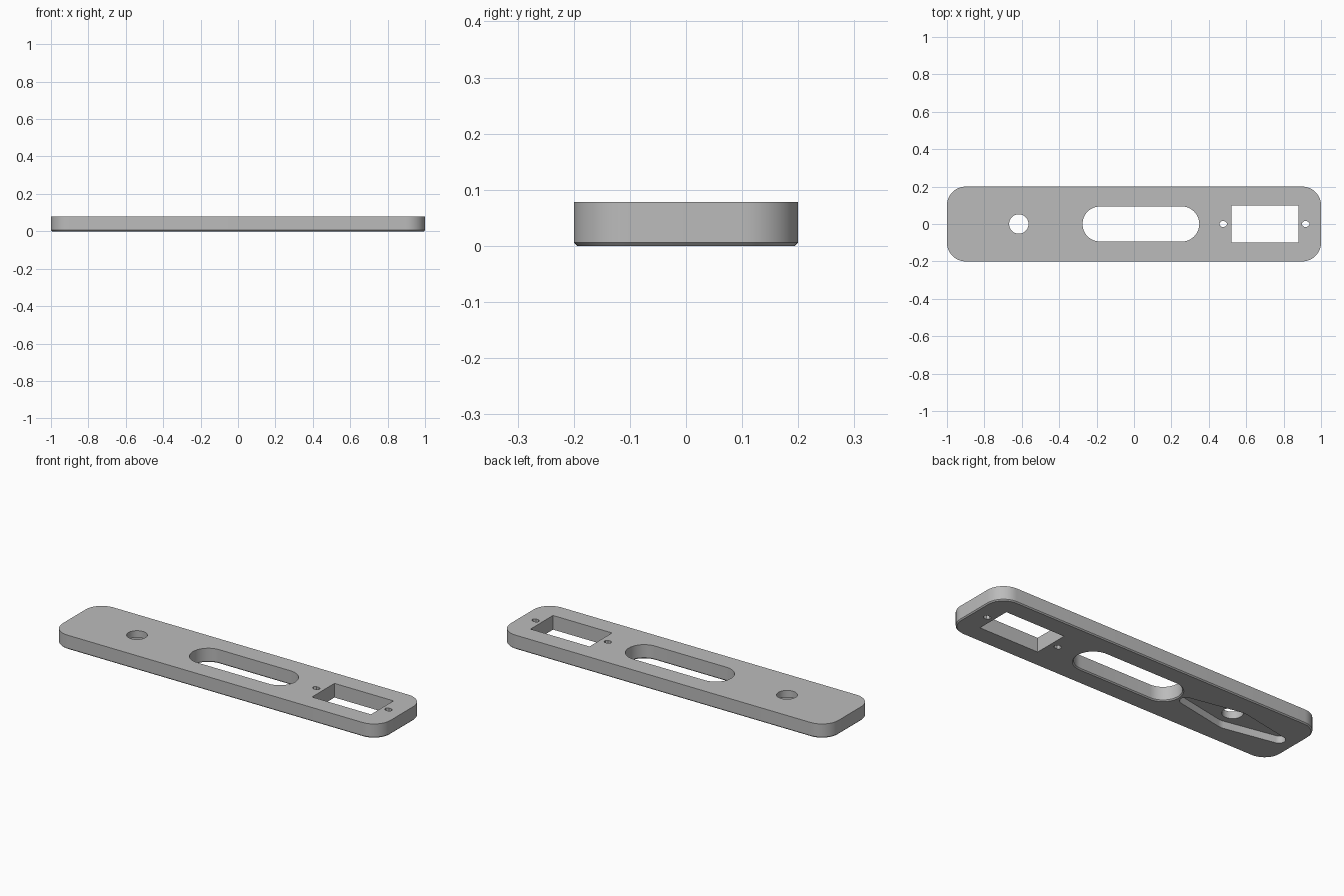
import bpy, bmesh
from math import sin, cos, radians, degrees, asin

cube = bpy.data.objects.get("Cube")
if cube:
    bpy.data.objects.remove(cube, do_unlink=True)

HEIGHT, CHAMFER, POCKET = 0.078, 0.006, 0.04
ARM_X = -0.616

grey = bpy.data.materials.new("plain grey")
grey.use_nodes = True
colour = (0.5, 0.5, 0.5, 1)
grey.diffuse_color = colour
grey.node_tree.nodes["Principled BSDF"].inputs["Base Color"].default_value = colour


def arc(cx, cy, r, start, end, steps=12):
    angles = [radians(start + (end - start) * i / steps) for i in range(steps + 1)]
    return [(cx + r * cos(a), cy + r * sin(a)) for a in angles]


def rounded_rect(cx, hx, hy, r):
    x, y = hx - r, hy - r
    return (arc(cx + x, y, r, 0, 90) + arc(cx - x, y, r, 90, 180)
            + arc(cx - x, -y, r, 180, 270) + arc(cx + x, -y, r, 270, 360))


def stadium(cx, hx, r):
    x = hx - r
    return arc(cx + x, 0, r, -90, 90, 24) + arc(cx - x, 0, r, 90, 270, 24)


def circle(cx, rx, ry, sides):
    step = 360 / sides
    ring = arc(0, 0, 1, step / 2, 360 - step / 2, sides - 1)
    return [(cx + rx * x, ry * y) for x, y in ring]


def tapered_arm(cx, reach, hub, tip):
    # Outline round a hub and two smaller tip circles
    t = 90 - degrees(asin((hub - tip) / reach))
    return (arc(cx + reach, 0, tip, -t, t) + arc(cx, 0, hub, t, 180 - t)
            + arc(cx - reach, 0, tip, 180 - t, 180 + t)
            + arc(cx, 0, hub, 180 + t, 360 - t))


def loft(name, layers):
    # Solid through stacked outlines: [(outline, z), ...]
    bm = bmesh.new()
    rings = [[bm.verts.new((x, y, z)) for x, y in line] for line, z in layers]
    bm.faces.new(rings[0][::-1])
    bm.faces.new(rings[-1])
    for low, high in zip(rings, rings[1:]):
        n = len(low)
        for i in range(n):
            j = (i + 1) % n
            bm.faces.new((low[i], low[j], high[j], high[i]))
    bmesh.ops.remove_doubles(bm, verts=bm.verts, dist=1e-5)
    bmesh.ops.recalc_face_normals(bm, faces=bm.faces)
    mesh = bpy.data.meshes.new(name)
    bm.to_mesh(mesh)
    bm.free()
    mesh.materials.append(grey)
    obj = bpy.data.objects.new(name, mesh)
    bpy.context.collection.objects.link(obj)
    return obj


def through(name, line):
    return loft(name, [(line, -0.05), (line, HEIGHT + 0.05)])


# Rounded plate with a chamfered bottom edge
plate = loft("mounting_plate", [
    (rounded_rect(0, 1 - CHAMFER, 0.2 - CHAMFER, 0.1 - CHAMFER), 0),
    (rounded_rect(0, 1, 0.2, 0.1), CHAMFER),
    (rounded_rect(0, 1, 0.2, 0.1), HEIGHT)])

# Central slot, flared at the bottom
flare = stadium(0.037, 0.312 + CHAMFER, 0.094 + CHAMFER)
slot = stadium(0.037, 0.312, 0.094)
cutters = [loft("slot_cutter", [(flare, -0.05), (flare, 0),
                                (slot, CHAMFER), (slot, HEIGHT + 0.05)])]

# Rectangular window and its two screw holes
window = [(0.52, -0.098), (0.88, -0.098), (0.88, 0.098), (0.52, 0.098)]
cutters.append(through("window_cutter", window))
for x in (0.477, 0.918):
    cutters.append(through("screw_hole_cutter", circle(x, 0.021, 0.016, 8)))

# Round hole and the tapered pocket beneath it
cutters.append(through("round_hole_cutter", circle(ARM_X, 0.052, 0.052, 32)))
arm = tapered_arm(ARM_X, 0.29, 0.088, 0.032)
cutters.append(loft("arm_pocket_cutter", [(arm, -0.05), (arm, POCKET)]))

# Cut every opening
bpy.ops.object.select_all(action='DESELECT')
plate.select_set(True)
bpy.context.view_layer.objects.active = plate
for cutter in cutters:
    cutter.hide_render = True
    cut = plate.modifiers.new("cut", 'BOOLEAN')
    cut.operation = 'DIFFERENCE'
    cut.solver = 'EXACT'
    cut.object = cutter
    bpy.ops.object.modifier_apply(modifier=cut.name)
    bpy.data.objects.remove(cutter, do_unlink=True)

bpy.ops.object.shade_smooth_by_angle(angle=radians(30))
